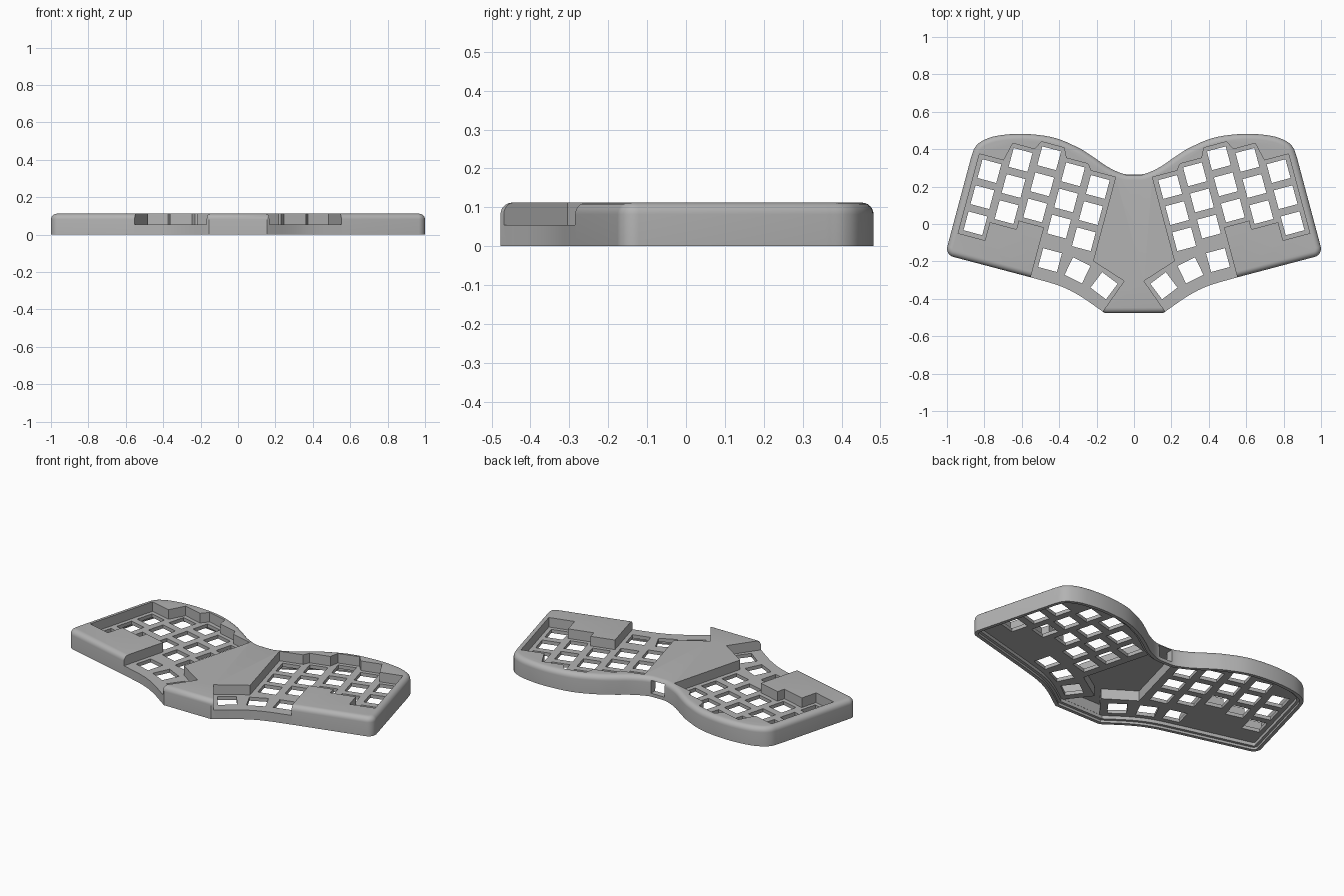
import bpy, bmesh
from math import sin, cos, pi, radians
from mathutils import Vector

if "Cube" in bpy.data.objects:
    bpy.data.objects.remove(bpy.data.objects["Cube"])

HEIGHT, FILLET = 0.112, 0.03
PLATE_TOP, PLATE_BOTTOM = 0.055, 0.034
PITCH, HOLE = 0.1445, 0.104
TILT = radians(15)

grey = bpy.data.materials.new("case grey")
grey.use_nodes = True
grey.diffuse_color = (0.45, 0.45, 0.45, 1)
grey.node_tree.nodes["Principled BSDF"].inputs["Base Color"].default_value = grey.diffuse_color


def smooth(points, steps=6):
    """Catmull-Rom curve through the points."""
    p = [Vector(q) for q in points]
    p = [2 * p[0] - p[1]] + p + [2 * p[-1] - p[-2]]
    out = []
    for a, b, c, d in zip(p, p[1:], p[2:], p[3:]):
        for i in range(steps):
            t = i / steps
            out.append(0.5 * (2 * b + (c - a) * t + (2 * a - 5 * b + 4 * c - d) * t**2
                              + (3 * b - a - 3 * c + d) * t**3))
    return out + [p[-2]]


def inset(pts, dist):
    """Move a clockwise outline inward."""
    out = []
    for i, q in enumerate(pts):
        d1 = (q - pts[i - 1]).normalized()
        d2 = (pts[(i + 1) % len(pts)] - q).normalized()
        n1, n2 = Vector((d1.y, -d1.x)), Vector((d2.y, -d2.x))
        out.append(q + (n1 + n2) * dist / (1 + n1.dot(n2)))
    return out


def flip(pts):
    return [Vector((-q[0], q[1])) for q in reversed(pts)]


def tilted(u, v):
    """Point in the tilted frame of one key block."""
    return Vector((u * cos(TILT) - v * sin(TILT), u * sin(TILT) + v * cos(TILT)))


def signed_area(pts):
    return sum(a[0] * b[1] - b[0] * a[1] for a, b in zip(pts, pts[1:] + pts[:1])) / 2


def loft(bm, rings):
    """Closed solid, facing outward, from (outline, height) rings going up."""
    if signed_area(rings[0][0]) < 0:
        rings = [(pts[::-1], z) for pts, z in rings]
    loops = [[bm.verts.new((q[0], q[1], z)) for q in pts] for pts, z in rings]
    for a, b in zip(loops, loops[1:]):
        for i in range(len(a)):
            bm.faces.new((a[i - 1], a[i], b[i], b[i - 1]))
    bm.faces.new(loops[0][::-1])
    bm.faces.new(loops[-1])


def solid(name, *stacks):
    bm = bmesh.new()
    for rings in stacks:
        loft(bm, rings)
    bm.normal_update()
    mesh = bpy.data.meshes.new(name)
    bm.to_mesh(mesh)
    bm.free()
    mesh.materials.append(grey)
    obj = bpy.data.objects.new(name, mesh)
    bpy.context.collection.objects.link(obj)
    return obj


def prism(pts, low, high):
    return [(pts, low), (pts, high)]


def cut(target, cutter):
    mod = target.modifiers.new("cut", "BOOLEAN")
    mod.operation, mod.solver, mod.object = "DIFFERENCE", "EXACT", cutter
    bpy.context.view_layer.objects.active = target
    bpy.ops.object.modifier_apply(modifier=mod.name)
    bpy.data.objects.remove(cutter)


# Case outline: back curve, outer corner and thumb curve, then mirrored
back = smooth([(0, .265), (.06, .269), (.14, .305), (.22, .36), (.30, .409), (.43, .462),
               (.59, .482), (.73, .472), (.81, .445), (.85, .41), (.87, .36)])
corner = [tilted(.888 + .045 * cos(i * pi / 16), -.375 - .045 * sin(i * pi / 16))
          for i in range(9)]
thumb = smooth([(.556, -.284), (.40, -.33), (.29, -.384), (.155, -.477)])
half = back + corner + thumb
outline = half + flip(half)[:-1]

# Body with a rounded top edge
arc = [i * pi / 12 for i in range(7)]
body = solid("keyboard_case", [(outline, 0)] + [
    (inset(outline, FILLET * (1 - cos(a))), HEIGHT - FILLET * (1 - sin(a))) for a in arc])

# Key columns: position across and top key height in the tilted frame
columns = [(.238 + .1455 * i, v) for i, v in enumerate((.141, .172, .222, .174, .073))]
M = 0.075

# Recess over the keys, stepped along the back and open at the thumb side
well = [tilted(.16, columns[0][1] + M)]
for (u1, v1), (u2, v2) in zip(columns, columns[1:]):
    if v1 > v2:
        well += [tilted(u1 + M - .012, v1 + M), tilted(u1 + M + .012, v2 + M)]
    else:
        well += [tilted(u2 - M - .012, v1 + M), tilted(u2 - M + .012, v2 + M)]
low = [v - 2 * PITCH - M for u, v in columns]
well += [tilted(*q) for q in (
    (.895, columns[4][1] + M), (.895, low[4]), (.747, low[4]), (.747, low[3]),
    (.60, low[3]), (.60, low[2]), (.46, low[2]), (.46, -.5))]
well += [Vector((.20, -.515)), Vector((.053, -.305)), tilted(.16, -.248)]
cut(body, solid("key_recess", prism(well, PLATE_TOP, 1), prism(flip(well), PLATE_TOP, 1)))

# Underside: lid seat, then main cavity up to the key plate
cut(body, solid("lid_seat", prism(inset(outline, .02), -.1, .014)))
cut(body, solid("cavity", prism(inset(outline, .036), -.1, PLATE_BOTTOM)))

# Deeper central pocket and cable slot at the back
pocket = [Vector((0, .225)), tilted(.14, .195), tilted(.14, -.235),
          Vector((.022, -.305)), Vector((.125, -.44))]
cut(body, solid("central_pocket", prism(pocket + flip(pocket)[:-1], -.1, .095)))
slot = [(-.045, .18), (.045, .18), (.045, .4), (-.045, .4)]
cut(body, solid("cable_slot", prism(slot, .02, .095)))


# Switch holes
def square(centre, angle):
    h = HOLE / 2
    return [centre + Vector((x * cos(angle) - y * sin(angle), x * sin(angle) + y * cos(angle)))
            for x, y in ((-h, -h), (h, -h), (h, h), (-h, h))]


holes = [square(tilted(u, v - row * PITCH), TILT) for u, v in columns for row in range(3)]
for x, y, deg in ((.449, -.193, 15), (.302, -.248, 26), (.16, -.33, 37)):
    holes.append(square(Vector((x, y)), radians(deg)))
holes += [flip(h) for h in holes]
cut(body, solid("switch_holes", *[prism(h, -.1, PLATE_TOP + .02) for h in holes]))

bpy.ops.object.select_all(action="DESELECT")
body.select_set(True)
bpy.context.view_layer.objects.active = body
bpy.ops.object.shade_smooth_by_angle(angle=radians(30))
